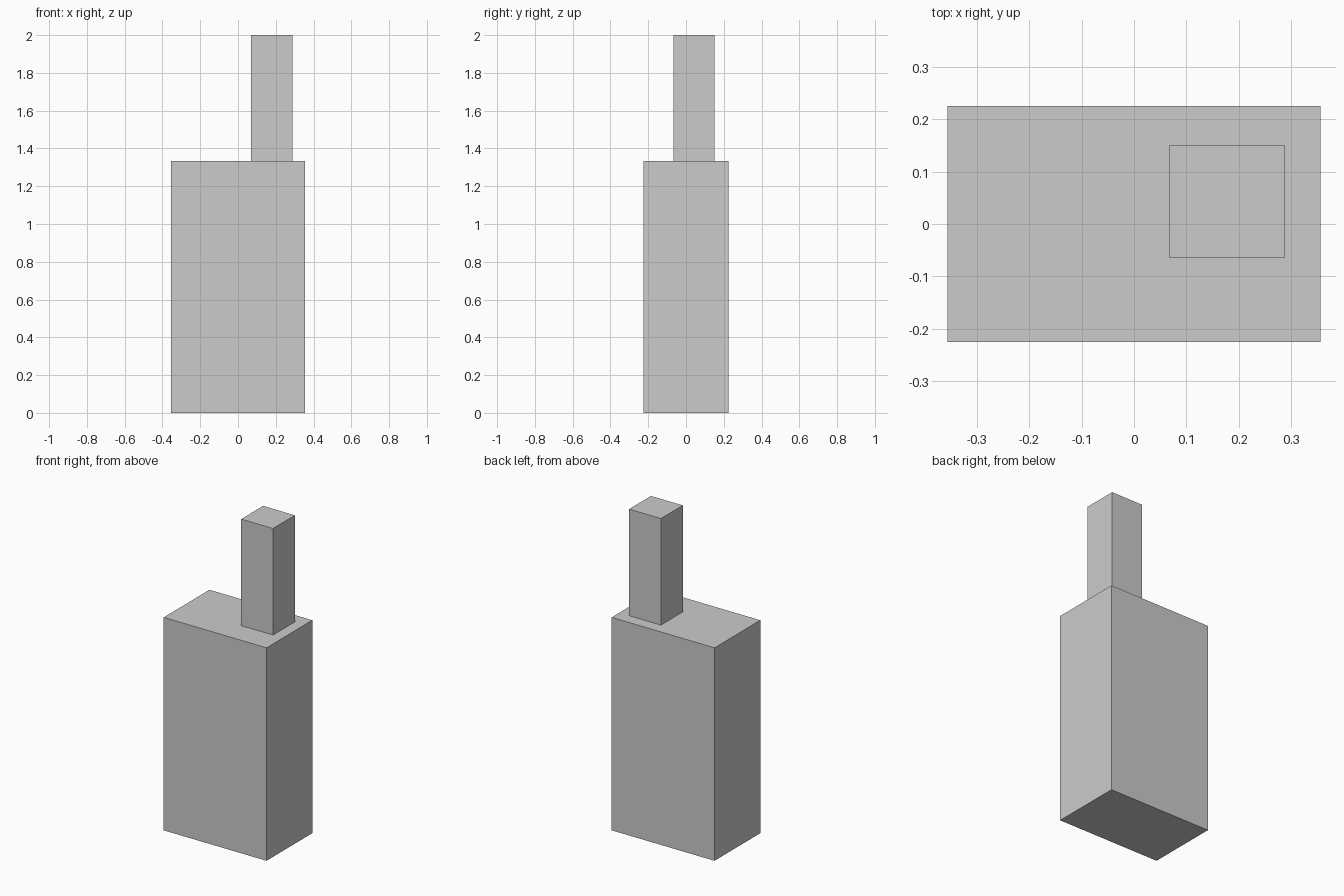
import bpy

if "Cube" in bpy.data.objects:
    bpy.data.objects.remove(bpy.data.objects["Cube"])


def box(name, x, y, z):
    """Add a box spanning the given (min, max) ranges."""
    spans = (x, y, z)
    bpy.ops.mesh.primitive_cube_add(size=1, location=[(a + b) / 2 for a, b in spans])
    obj = bpy.context.object
    obj.name = name
    obj.scale = [b - a for a, b in spans]
    bpy.ops.object.transform_apply(location=False, rotation=False, scale=True)
    return obj


BASE_TOP = 1.333

# Large lower block
box("main_block", (-0.356, 0.356), (-0.226, 0.226), (0, BASE_TOP))

# Slim tower standing off-centre on the block
box("tower", (0.068, 0.288), (-0.065, 0.151), (BASE_TOP, 2))
